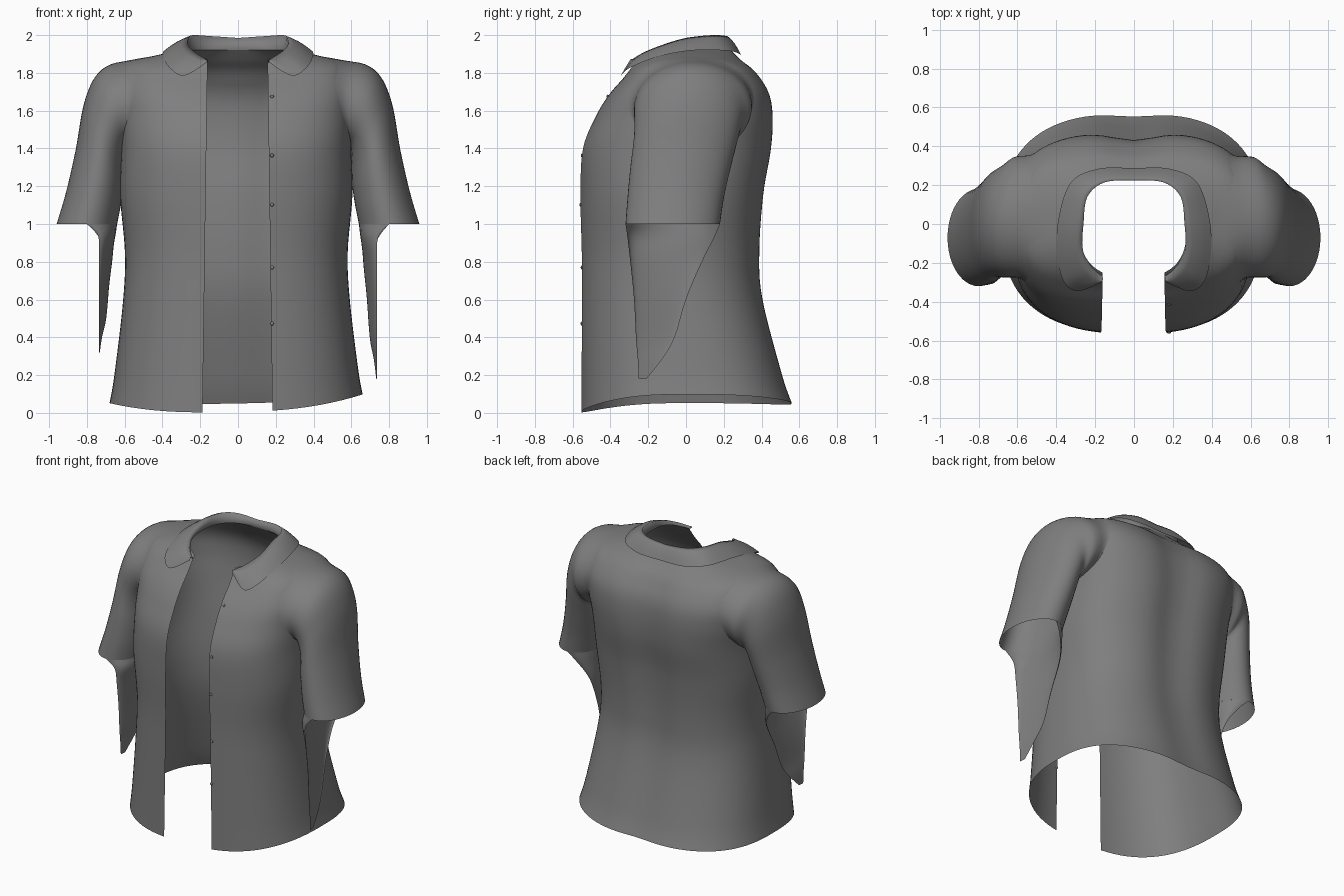
import bpy, bmesh, math
from mathutils import Vector
from mathutils.bvhtree import BVHTree

cube = bpy.data.objects.get("Cube")
if cube:
    bpy.data.objects.remove(cube)


def make_material(name, value):
    mat = bpy.data.materials.new(name)
    mat.use_nodes = True
    colour = (value, value, value, 1)
    mat.diffuse_color = colour
    mat.node_tree.nodes["Principled BSDF"].inputs["Base Color"].default_value = colour
    return mat


cloth = make_material("grey cloth", 0.21)


def resample(rows, steps):
    """Smooth spline through rows of numbers."""
    out = []
    last = len(rows) - 1
    for i in range(last):
        a, b, c, d = (rows[max(i - 1, 0)], rows[i], rows[i + 1], rows[min(i + 2, last)])
        for s in range(steps):
            t = s / steps
            out.append([q + 0.5 * t * (r - p + t * (2 * p - 5 * q + 4 * r - e
                        + t * (3 * (q - r) + e - p)))
                        for p, q, r, e in zip(a, b, c, d)])
    out.append(list(rows[-1]))
    return out


def loft(name, rings, closed=False):
    """Skin a sheet or tube over rings of points."""
    bm = bmesh.new()
    grid = [[bm.verts.new(p) for p in ring] for ring in rings]
    n = len(grid[0])
    for a, b in zip(grid, grid[1:]):
        for i in range(n if closed else n - 1):
            j = (i + 1) % n
            bm.faces.new((a[i], a[j], b[j], b[i]))
    bmesh.ops.remove_doubles(bm, verts=bm.verts, dist=0.0001)
    return finish(name, bm)


def finish(name, bm):
    bmesh.ops.recalc_face_normals(bm, faces=bm.faces)
    for f in bm.faces:
        f.smooth = True
    mesh = bpy.data.meshes.new(name)
    bm.to_mesh(mesh)
    bm.free()
    mesh.materials.append(cloth)
    obj = bpy.data.objects.new(name, mesh)
    bpy.context.collection.objects.link(obj)
    return obj


# Torso: half width, front y, back y, front, side and back heights, squareness
torso_rows = resample([
    (.67, -.56, .57, .005, .075, .05, .76),
    (.645, -.56, .52, .2, .22, .2, .77),
    (.60, -.56, .42, .6, .6, .6, .78),
    (.59, -.56, .405, .85, .85, .85, .78),
    (.615, -.565, .425, 1.15, 1.15, 1.15, .76),
    (.61, -.55, .465, 1.4, 1.4, 1.4, .72),
    (.615, -.475, .47, 1.58, 1.56, 1.58, .66),
    (.62, -.405, .445, 1.69, 1.71, 1.7, .64),
    (.57, -.335, .38, 1.77, 1.842, 1.8, .67),
    (.43, -.295, .305, 1.825, 1.892, 1.865, .72),
    (.275, -.275, .245, 1.86, 1.92, 1.92, .76)], 6)


def opening(z):
    return 0.185 - 0.014 * z


def torso_point(row, t, side):
    w, yf, yb, zf, zs, zb, power = row
    x = w * max(math.sin(t), 0) ** power
    c = math.cos(t)
    mid, half = (yf + yb) / 2, (yb - yf) / 2
    y = mid - half * math.copysign(abs(c) ** power, c)
    z = zs + ((zf if c > 0 else zb) - zs) * c * c
    if c < 0:
        # Spine hollow, fading out at the neckline
        fade = min(1, 0.4 + z / 2, max(0, (1.95 - z) * 5))
        y -= 0.04 * math.exp(-(x / 0.15) ** 2) * fade
    # The left side is slightly narrower and its hem sits higher
    z += 0.025 * side * math.sin(t) * max(0, 1 - z)
    return Vector((side * x * (1 - 0.015 * side), y, z))


def front_angle(row, x):
    return math.asin(min(1, (x / row[0]) ** (1 / row[6])))


SEG = 44
rings = []
for row in torso_rows:
    start = front_angle(row, opening(row[3]))
    angles = [start + (math.pi - start) * i / SEG for i in range(SEG + 1)]
    rings.append([torso_point(row, t, 1) for t in angles]
                 + [torso_point(row, t, -1) for t in reversed(angles[:-1])])
body = loft("shirt_body", rings)

# Open the armholes, keeping the whole body surface for fitting sleeves and collar
bm = bmesh.new()
bm.from_mesh(body.data)
body_surface = BVHTree.FromBMesh(bm)
holes = []
for f in bm.faces:
    c = f.calc_center_median()
    if abs(c.x) > 0.5 and ((c.y - 0.03) / 0.24) ** 2 + ((c.z - 1.6) / 0.19) ** 2 < 1:
        holes.append(f)
bmesh.ops.delete(bm, geom=holes, context='FACES')
bm.to_mesh(body.data)
bm.free()

# Sleeves: outer x, z, inner x, z, centre y, half depth
sleeve_rows = resample([
    (.43, 1.90, .60, 1.39, .03, .345),
    (.60, 1.87, .60, 1.375, .04, .32),
    (.735, 1.805, .60, 1.34, .015, .29),
    (.812, 1.65, .60, 1.28, 0, .275),
    (.86, 1.39, .605, 1.2, -.03, .265),
    (.91, 1.17, .62, 1.1, -.055, .255),
    (.96, 1.0, .64, 1.0, -.07, .25)], 6)

# Hanging flaps: height, front x, back x, bulge, front y, back y
flap_rows = resample([
    (1.0, .80, .80, .16, -.32, .18),
    (.93, .742, .745, .095, -.31, .15),
    (.8, .737, .69, .045, -.295, .085),
    (.6, .737, .69, .02, -.275, 0),
    (.4, .737, .70, .01, -.265, -.06),
    (.28, .737, .72, .003, -.255, -.13),
    (.18, .737, .732, 0, -.25, -.21)], 4)

RING = 48
BLEND = 9
for side, label, drop in ((1, "left", 1.0), (-1, "right", 0.83)):
    rings = []
    for n, (ox, oz, ix, iz, cy, depth) in enumerate(sleeve_rows):
        # The first rings melt into the body
        w = max(0, 1 - n / BLEND)
        w = w * w * (3 - 2 * w)
        ring = []
        for i in range(RING):
            a = math.tau * i / RING
            k = (1 + math.cos(a)) / 2
            p = Vector((side * (ix + (ox - ix) * k), cy + depth * math.sin(a),
                        iz + (oz - iz) * k))
            ring.append(p.lerp(body_surface.find_nearest(p)[0], w))
        rings.append(ring)
    loft(label + "_sleeve", rings, closed=True)

    rings = []
    for z, xf, xb, bulge, yf, yb in flap_rows:
        ring = []
        for i in range(17):
            a = math.pi * i / 16
            u = (1 - math.cos(a)) / 2
            ring.append((side * (xf + (xb - xf) * u - bulge * math.sin(a)),
                         yf + (yb - yf) * u, 1 - (1 - z) * drop))
        rings.append(ring)
    loft(label + "_sleeve_flap", rings)

# Collar: fold line and outer edge, from the middle of the back to the front
collar_rows = resample([
    (0, .225, 1.985, 0, .287, 1.895),
    (.15, .215, 1.995, .18, .285, 1.90),
    (.24, .14, 2.0, .325, .215, 1.918),
    (.26, 0, 1.985, .39, .02, 1.918),
    (.265, -.12, 1.95, .395, -.16, 1.882),
    (.235, -.21, 1.915, .36, -.30, 1.825),
    (.19, -.265, 1.885, .285, -.345, 1.785),
    (.16, -.285, 1.868, .165, -.30, 1.855)], 5)


def collar_strip(row, side):
    fold = Vector((side * row[0], row[1], row[2]))
    edge = Vector((side * row[3], row[4], row[5]))
    # The stand drops from the fold to the neckline
    pts = [body_surface.find_nearest(fold)[0], fold]
    for k in (0.25, 0.5, 0.75, 1):
        p = fold.lerp(edge, k)
        p.z += 0.012 * math.sin(math.pi * k)
        pts.append(p)
    return pts


loft("collar", [collar_strip(r, -1) for r in reversed(collar_rows)]
     + [collar_strip(r, 1) for r in collar_rows[1:]])

# Buttons along the left front edge
for n in range(5):
    z = 1.67 - 0.295 * n
    row = min(torso_rows, key=lambda r: abs(r[3] - z))
    spot = torso_point(row, front_angle(row, 0.18), 1)
    bm = bmesh.new()
    bmesh.ops.create_uvsphere(bm, u_segments=12, v_segments=8, radius=0.01)
    button = finish("button_%d" % (n + 1), bm)
    button.scale.y = 0.6
    button.location = (0.18, spot.y - 0.001, spot.z)
